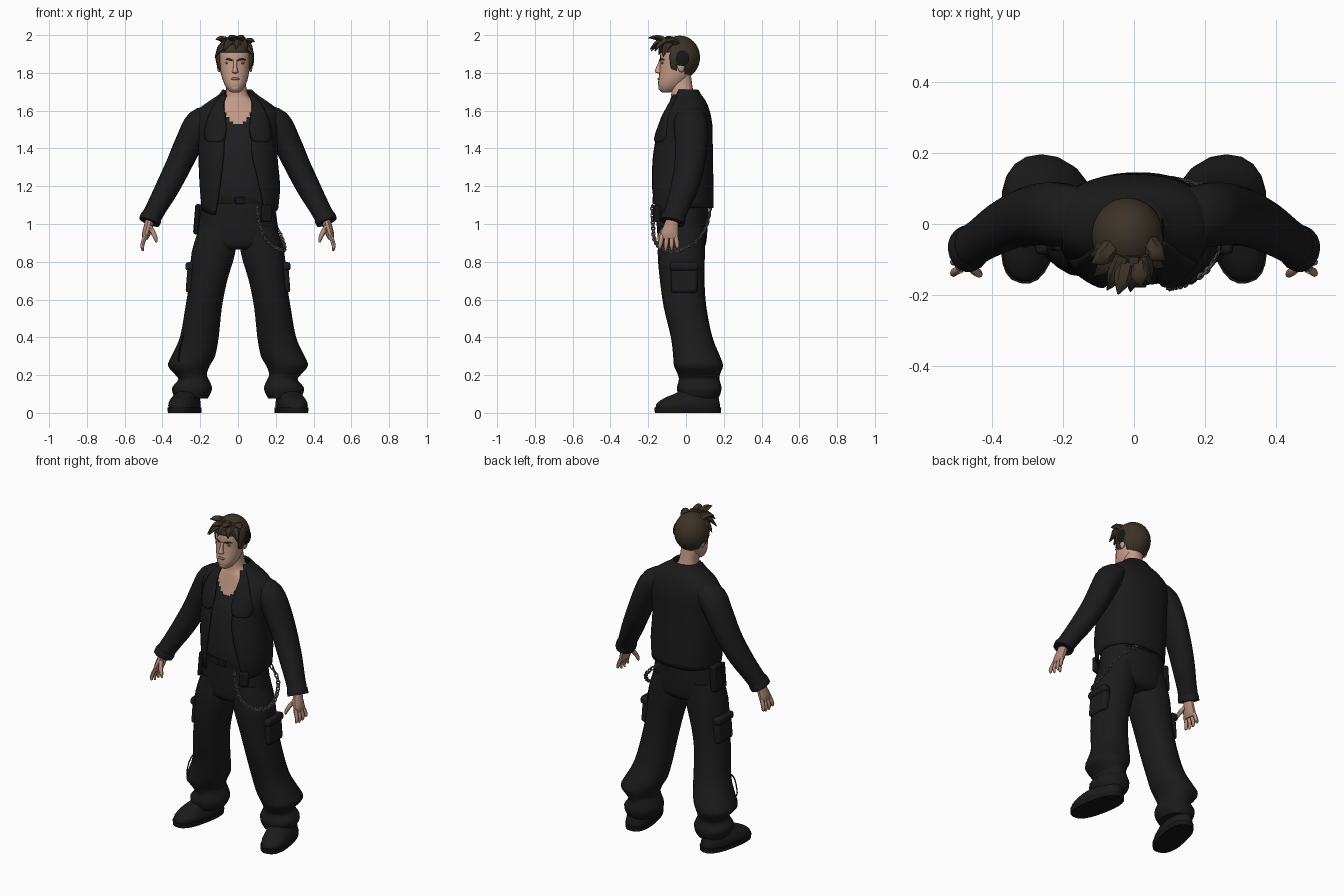
import bpy, bmesh, math
from mathutils import Vector

if "Cube" in bpy.data.objects:
    bpy.data.objects.remove(bpy.data.objects["Cube"])

def mat(name, r, g, b):
    m = bpy.data.materials.new(name)
    m.diffuse_color = (r, g, b, 1)
    m.use_nodes = True
    m.node_tree.nodes["Principled BSDF"].inputs["Base Color"].default_value = m.diffuse_color
    return m

CLOTH = mat("black cloth", .011, .011, .011)
SHIRT = mat("shirt black", .013, .013, .014)
LEATHER = mat("dark leather", .008, .008, .008)
SKIN = mat("skin", .56, .33, .25)
HAND = mat("hand skin", .45, .26, .20)
HAIR = mat("brown hair", .045, .033, .021)
LIP = mat("lip", .30, .15, .12)
EYE = mat("eye shade", .16, .09, .07)
METAL = mat("chain metal", .12, .12, .12)

def spline(rows, steps):
    """Catmull-Rom through rows of numbers."""
    out, n = [], len(rows)
    for i in range(n - 1):
        p = [rows[max(i - 1, 0)], rows[i], rows[i + 1], rows[min(i + 2, n - 1)]]
        for s in range(steps):
            t = s / steps
            out.append([.5 * (2*b + (c-a)*t + (2*a-5*b+4*c-d)*t*t + (3*b-a-3*c+d)*t**3)
                        for a, b, c, d in zip(*p)])
    return out + [list(rows[-1])]

def finish(name, bm, *mats):
    bmesh.ops.recalc_face_normals(bm, faces=bm.faces)
    me = bpy.data.meshes.new(name)
    bm.to_mesh(me)
    bm.free()
    ob = bpy.data.objects.new(name, me)
    bpy.context.collection.objects.link(ob)
    for m in mats:
        me.materials.append(m)
    return ob

def skin_rings(rings, closed=True):
    """Bridge rings of points; closed rings also get end caps."""
    bm = bmesh.new()
    vs = [[bm.verts.new(p) for p in r] for r in rings]
    n = len(vs[0])
    for a, b in zip(vs, vs[1:]):
        for i in range(n if closed else n - 1):
            j = (i + 1) % n
            bm.faces.new((a[i], a[j], b[j], b[i]))
    if closed:
        bm.faces.new(vs[0])
        bm.faces.new(vs[-1])
    return bm

def power(v, e):
    return math.copysign(abs(v) ** e, v)

def stack(rows, n=20, steps=3, e=.9, turn=0, closed=True, drop=0):
    """Loft of level rings: cx, cy, z, rx, ry and, if open, front gap angle."""
    rings = []
    for r in spline(rows, steps):
        gap = 0 if closed else r[5]
        ring = []
        for i in range(n):
            a = -math.pi/2 + gap + (2*math.pi - 2*gap) * i / (n if closed else n - 1)
            x, y = r[3] * power(math.cos(a), e), r[4] * power(math.sin(a), e)
            ring.append((r[0] + x*math.cos(turn) - y*math.sin(turn),
                         r[1] + x*math.sin(turn) + y*math.cos(turn),
                         r[2] - drop * max(0, -math.sin(a)) * max(0, 1.3 - r[2])))
        rings.append(ring)
    return skin_rings(rings, closed)

def tube(rows, n=10, steps=3, ref=(0, 1, 0)):
    """Loft along a path: x, y, z, radius across ref, radius along ref."""
    rows = spline(rows, steps)
    pts, rings = [Vector(r[:3]) for r in rows], []
    for i, r in enumerate(rows):
        t = (pts[min(i+1, len(pts)-1)] - pts[max(i-1, 0)]).normalized()
        u = t.cross(Vector(ref)).normalized()
        v = u.cross(t)
        rings.append([pts[i] + u*r[3]*math.cos(k*math.tau/n) + v*r[4]*math.sin(k*math.tau/n)
                      for k in range(n)])
    return skin_rings(rings)

def ball(name, loc, size, m, seg=16):
    bm = bmesh.new()
    bmesh.ops.create_uvsphere(bm, u_segments=seg, v_segments=seg // 2 + 2, radius=1)
    for v in bm.verts:
        v.co = Vector(loc) + Vector([a * b for a, b in zip(v.co, size)])
    return finish(name, bm, m)

def box(name, loc, size, m, rot=(0, 0, 0)):
    bm = bmesh.new()
    bmesh.ops.create_cube(bm, size=1)
    for v in bm.verts:
        v.co = Vector([a * b for a, b in zip(v.co, size)])
    ob = finish(name, bm, m)
    ob.location, ob.rotation_euler = loc, rot
    b = ob.modifiers.new("bevel", 'BEVEL')
    b.width, b.segments = min(size) * .3, 2
    return ob

# Jacket: open-fronted shell
J = [(.01, -.02, 1.085, .198, .160, .66), (.01, -.025, 1.2, .208, .165, .48),
     (0, -.02, 1.35, .205, .158, .32), (0, -.012, 1.45, .205, .148, .30),
     (0, 0, 1.53, .215, .134, .30), (0, .008, 1.60, .205, .112, .34),
     (0, .010, 1.65, .145, .090, .55), (0, .004, 1.68, .100, .074, .8),
     (-.004, 0, 1.708, .075, .062, 1.0)]
jacket = finish("jacket", stack(J, 45, 3, .85, closed=False, drop=.22), CLOTH)
s = jacket.modifiers.new("thickness", 'SOLIDIFY')
s.thickness, s.offset = .01, 0

# Shirt, bare chest and neck in one loft
T = [(r[0], r[1], r[2], r[3] - .02, r[4] - .018) for r in J[:5]]
T += [(0, 0, 1.60, .17, .098), (0, -.008, 1.65, .10, .078),
      (-.006, -.018, 1.69, .058, .060), (-.015, -.028, 1.79, .052, .054)]
bm = stack(T, 64, 6, .88)
for f in bm.faces:
    c = f.calc_center_median()
    f.material_index = int(c.z > 1.66 or (c.y < 0 and c.z > 1.53 + .09 * (abs(c.x) / .075) ** 3))
finish("shirt_and_neck", bm, SHIRT, SKIN)

# Lapels laid over the chest
def chest_y(x, z):
    r = min(spline(J, 8), key=lambda q: abs(q[2] - z))
    t = min(abs(x - r[0]) / r[3], .97)
    return r[1] - r[4] * (1 - t ** (2 / .85)) ** .425

for sx, side in ((-1, "left"), (1, "right")):
    rows = [(1.435, .10, .15), (1.455, .07, .18), (1.52, .062, .175),
            (1.60, .072, .145), (1.65, .075, .115), (1.685, .062, .085)]
    rings = []
    for z, a, b in spline(rows, 2):
        xs = [sx * (a + (b - a) * k / 5) for k in range(6)]
        rings.append([(x, chest_y(x, z) - .014, z) for x in xs])
    lapel = finish(side + "_lapel", skin_rings(rings, False), CLOTH)
    lapel.modifiers.new("thickness", 'SOLIDIFY').thickness = .012

# Hips and belt
finish("hips", stack([(0, -.02, .865, .12, .10), (0, -.02, .89, .19, .124), (0, -.02, .95, .212, .132),
                      (0, -.02, 1.03, .205, .137), (0, -.02, 1.13, .186, .140)], 28), CLOTH)
finish("belt", stack([(0, -.02, 1.105, .186, .152), (0, -.02, 1.145, .186, .152)], 28, 1), LEATHER)
box("belt_buckle", (.01, -.172, 1.125), (.05, .012, .036), LEATHER)

for sx, side in ((-1, "left"), (1, "right")):
    def flip(rows):
        return [(sx * r[0], *r[1:]) for r in rows]

    # Trouser leg with flared, gathered hem
    finish(side + "_trouser_leg", stack(flip([
        (.105, -.02, .99, .098, .120), (.13, -.025, .85, .117, .125), (.157, -.02, .70, .101, .118),
        (.182, -.005, .56, .098, .113), (.205, .03, .40, .104, .110), (.237, .056, .30, .117, .124),
        (.26, .066, .25, .112, .130), (.25, .068, .205, .086, .112), (.235, .07, .175, .082, .108),
        (.243, .07, .135, .107, .118), (.245, .07, .10, .100, .112), (.245, .07, .075, .085, .10)]), 18), CLOTH)
    box(side + "_thigh_pocket", (sx * .247, -.01, .71), (.05, .14, .15), CLOTH, (0, sx * -.08, 0))
    box(side + "_pocket_flap", (sx * .252, -.01, .775), (.052, .15, .045), CLOTH, (0, sx * -.08, 0))

    # Boot: sole and upper
    turn = sx * .2
    finish(side + "_boot_sole", stack(flip([(.283, .01, 0, .078, .178), (.283, .01, .028, .08, .18)]),
                                      24, 1, .8, turn), LEATHER)
    finish(side + "_boot_upper", stack(flip([
        (.283, .01, .025, .076, .174), (.283, .012, .05, .077, .170), (.278, .03, .08, .068, .145),
        (.262, .06, .11, .06, .105), (.25, .08, .16, .055, .08)]), 24, 3, .85, turn), CLOTH)

    # Sleeve and cuff
    finish(side + "_sleeve", tube(flip([
        (.13, .02, 1.585, .05, .075), (.20, .025, 1.535, .078, .09), (.255, .028, 1.44, .074, .088),
        (.315, .018, 1.31, .068, .08), (.375, -.01, 1.19, .063, .072), (.43, -.045, 1.09, .055, .062),
        (.468, -.07, 1.02, .053, .060)]), 18), CLOTH)
    finish(side + "_cuff", tube(flip([(.455, -.062, 1.045, .054, .062), (.462, -.067, 1.03, .058, .066),
                                      (.47, -.072, 1.01, .057, .065)]), 18, 1), CLOTH)

    # Hand: palm, four fingers, thumb
    finish(side + "_palm", tube(flip([(.465, -.07, 1.03, .024, .032), (.475, -.08, .985, .024, .040),
                                      (.487, -.088, .945, .022, .047), (.492, -.09, .92, .014, .044)])), HAND)
    for k, (y, tip) in enumerate(((-.127, .868), (-.102, .857), (-.078, .86), (-.055, .878))):
        finish(f"{side}_finger_{k + 1}", tube(flip([
            (.488, y, .94, .012, .012), (.502, y - .006 + k * .004, .905, .011, .0115),
            (.507, y - .012 + k * .007, .88, .010, .010), (.502, y - .014 + k * .008, tip, .005, .005)]), 8), HAND)
    finish(side + "_thumb", tube(flip([(.468, -.10, .985, .014, .016), (.45, -.128, .955, .013, .013),
                                       (.436, -.14, .925, .011, .011), (.432, -.142, .903, .005, .005)]), 8), HAND)

    # Ear, eye and brow
    ball(side + "_ear", (-.017 + sx * .083, -.025, 1.835), (.011, .02, .032), SKIN, 12)
    ball(side + "_eye", (-.016 + sx * .034, -.125, 1.853), (.018, .006, .007), EYE, 12)
    finish(side + "_brow", tube([(-.016 + sx * .014, -.139, 1.866, .004, .004),
                                 (-.016 + sx * .036, -.133, 1.873, .005, .004),
                                 (-.016 + sx * .056, -.112, 1.868, .003, .003)], 6), HAIR)

# Head with nose and mouth
finish("head", stack([
    (-.015, -.105, 1.697, .018, .022), (-.015, -.095, 1.708, .036, .044), (-.015, -.078, 1.74, .057, .070),
    (-.016, -.060, 1.785, .072, .083), (-.018, -.052, 1.84, .079, .086), (-.018, -.046, 1.90, .083, .090),
    (-.018, -.045, 1.95, .066, .074), (-.018, -.045, 1.98, .03, .03)], 24, 3, .92), SKIN)
finish("nose", stack([(-.015, -.140, 1.797, .008, .008), (-.015, -.146, 1.804, .017, .018),
                      (-.015, -.145, 1.815, .013, .019), (-.015, -.139, 1.84, .009, .014),
                      (-.015, -.133, 1.868, .010, .008)], 12), SKIN)
ball("lips", (-.015, -.141, 1.768), (.024, .010, .008), LIP, 12)
ball("chin", (-.015, -.130, 1.722), (.026, .016, .020), SKIN, 12)

# Hair cap trimmed along the hairline
bm = bmesh.new()
bmesh.ops.create_uvsphere(bm, u_segments=36, v_segments=26, radius=1)
for v in bm.verts:
    v.co = Vector((-.018 + v.co.x * .101, -.033 + v.co.y * .107, 1.882 + v.co.z * .115))
def bald(f):
    c = f.calc_center_median()
    return not (c.z > 1.912 or (c.y > -.085 and c.z > 1.845) or (c.y > -.075 and c.y < -.045 and c.z > 1.80)
                or (c.y > -.008 and c.z > 1.768))
bmesh.ops.delete(bm, geom=[f for f in bm.faces if bald(f)], context='FACES')
cap = finish("hair_cap", bm, HAIR)
s = cap.modifiers.new("thickness", 'SOLIDIFY')
s.thickness, s.offset = .012, -1
ball("side_hair_patch", (.079, -.02, 1.878), (.006, .038, .042), LEATHER, 10)

# Swept locks: base point, tip point
for k, (b, t) in enumerate([
        ((-.03, -.09, 1.975), (-.075, -.185, 1.915)), ((-.05, -.08, 1.965), (-.112, -.145, 1.895)),
        ((0, -.09, 1.975), (-.01, -.19, 1.925)), ((.02, -.09, 1.97), (.045, -.165, 1.915)),
        ((.04, -.08, 1.955), (.082, -.12, 1.885)), ((-.07, -.06, 1.95), (-.122, -.085, 1.88)),
        ((-.02, -.10, 1.965), (-.045, -.198, 1.985)), ((.01, -.10, 1.965), (.02, -.175, 1.985)),
        ((-.06, -.06, 1.965), (-.118, -.11, 1.975)), ((.04, -.05, 1.955), (.088, -.10, 1.965))]):
    b, t = Vector(b), Vector(t)
    m = (b + t) / 2 + Vector((0, -.008, .012))
    finish(f"hair_lock_{k + 1}", tube([(*b, .026, .02), (*m, .024, .015), (*t, .002, .002)], 6, 3, (0, 0, 1)), HAIR)

# Hip holster, pouch and shin strap
box("hip_holster", (-.212, .0, 1.025), (.04, .085, .16), LEATHER, (0, .08, 0))
box("holster_strap", (-.218, -.06, 1.02), (.02, .03, .15), LEATHER, (0, .08, 0))
box("belt_pouch", (.15, -.155, 1.055), (.055, .03, .09), LEATHER, (0, 0, .3))
finish("shin_strap", tube([(-.285, -.035, .42, .004, .004), (-.298, -.06, .38, .004, .004),
                           (-.315, -.06, .30, .004, .004), (-.31, -.04, .27, .004, .004)], 6), LEATHER)

# Wallet chain of interlocking links
path = [Vector(p) for p in spline([
    (.10, -.178, 1.10), (.113, -.175, 1.0), (.15, -.166, .915), (.21, -.125, .87), (.243, -.04, .862),
    (.24, .04, .90), (.20, .105, .98), (.08, .132, 1.09)], 6)]
bm = bmesh.new()
for k, (a, b) in enumerate(zip(path, path[1:])):
    d = (b - a).normalized()
    u = d.cross(Vector((-.5, .8, .1))).normalized()
    w = u.cross(d)
    if k % 2:
        u, w = (u + w).normalized(), (w - u).normalized()
    half, mid, ring = (b - a).length * .72, (a + b) / 2, []
    for i in range(10):
        g = i * math.tau / 10
        c, o = mid + d*half*math.cos(g) + u*.009*math.sin(g), d*math.cos(g) + u*math.sin(g)
        ring.append([bm.verts.new(c + o*.004*math.cos(h*math.tau/5) + w*.004*math.sin(h*math.tau/5))
                     for h in range(5)])
    for i in range(10):
        p, q = ring[i], ring[(i + 1) % 10]
        for h in range(5):
            bm.faces.new((p[h], p[(h + 1) % 5], q[(h + 1) % 5], q[h]))
finish("wallet_chain", bm, METAL)

# Smooth shading with sharp edges kept
bpy.ops.object.select_all(action='SELECT')
bpy.context.view_layer.objects.active = jacket
bpy.ops.object.shade_smooth_by_angle(angle=math.radians(45))
